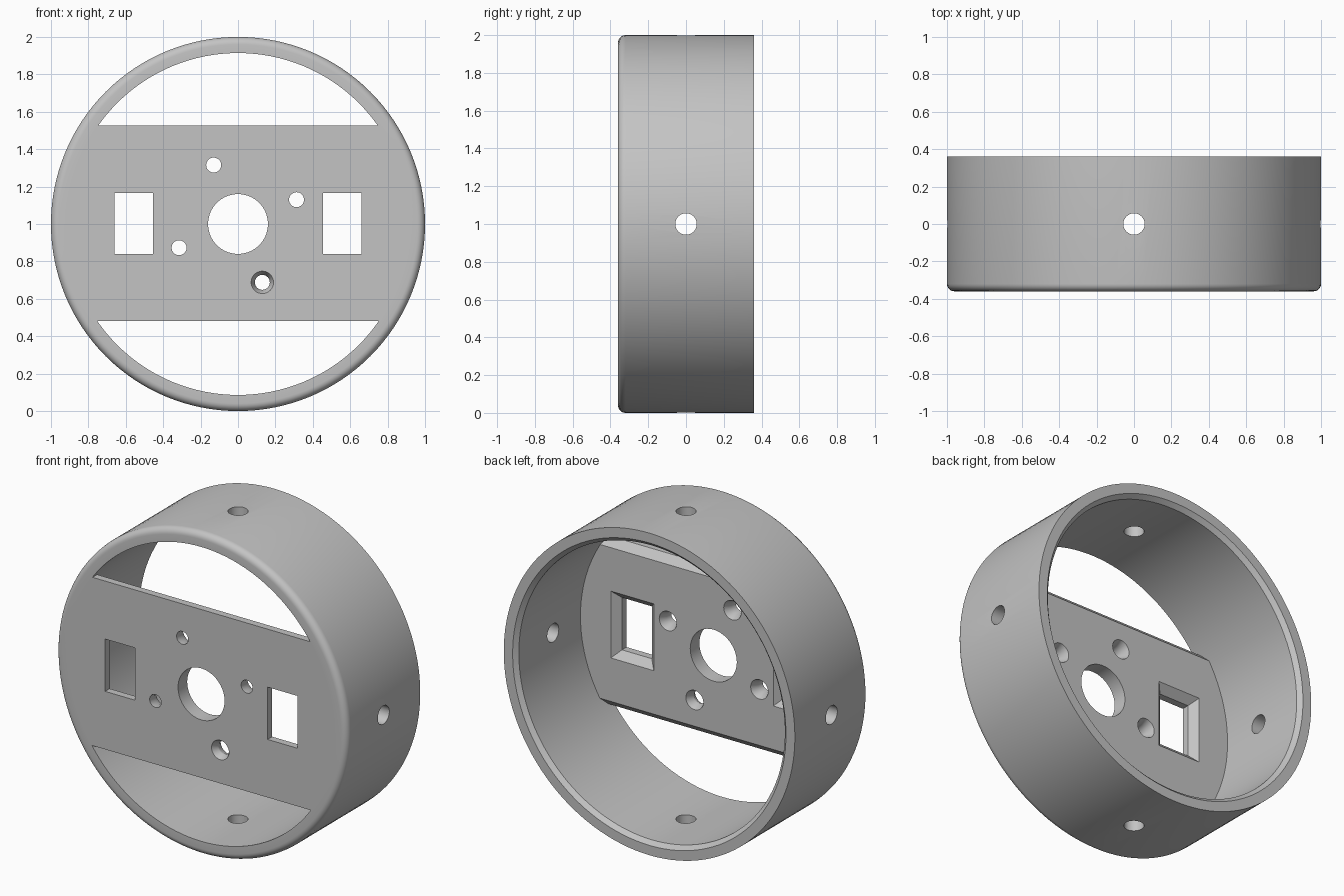
import bpy
import bmesh
from math import cos, sin, pi, radians

old = bpy.data.objects.get("Cube")
if old:
    bpy.data.objects.remove(old, do_unlink=True)

FRONT, BACK = -0.36, 0.36
LIP, PLATE_BACK = FRONT + 0.045, FRONT + 0.09
INNER, FILLET, CHAMFER = 0.914, 0.04, 0.045
MID = 1.0

grey = bpy.data.materials.new("plain grey")
grey.use_nodes = True
grey.diffuse_color = (0.55, 0.55, 0.55, 1)
grey.node_tree.nodes["Principled BSDF"].inputs["Base Color"].default_value = grey.diffuse_color


def circle(r, x=0, z=MID, n=128):
    return [(x + r * cos(2 * pi * i / n), z + r * sin(2 * pi * i / n)) for i in range(n)]


def rect(x, z, w, h):
    return [(x - w / 2, z - h / 2), (x + w / 2, z - h / 2),
            (x + w / 2, z + h / 2), (x - w / 2, z + h / 2)]


def loft(name, sections, closed=False):
    """Skin (y, outline) sections along y; closed joins the last to the first."""
    bm = bmesh.new()
    rings = [[bm.verts.new((x, y, z)) for x, z in pts] for y, pts in sections]
    pairs = list(zip(rings, rings[1:]))
    if closed:
        pairs.append((rings[-1], rings[0]))
    else:
        bm.faces.new(rings[0])
        bm.faces.new(rings[-1])
    for a, b in pairs:
        n = len(a)
        for i in range(n):
            j = (i + 1) % n
            bm.faces.new((a[i], a[j], b[j], b[i]))
    bmesh.ops.recalc_face_normals(bm, faces=bm.faces)
    mesh = bpy.data.meshes.new(name)
    bm.to_mesh(mesh)
    bm.free()
    mesh.materials.append(grey)
    obj = bpy.data.objects.new(name, mesh)
    bpy.context.collection.objects.link(obj)
    return obj


def boolean(obj, cutter, operation="DIFFERENCE"):
    cutter.hide_render = True
    mod = obj.modifiers.new("cut", "BOOLEAN")
    mod.operation, mod.solver, mod.object = operation, "EXACT", cutter
    bpy.context.view_layer.objects.active = obj
    bpy.ops.object.modifier_apply(modifier=mod.name)
    bpy.data.objects.remove(cutter, do_unlink=True)


# Outer ring: rounded front edge, small chamfer inside the back edge
profile = [(INNER, FRONT)]
for k in range(7):
    a = pi / 2 * k / 6
    profile.append((1 - FILLET + FILLET * sin(a), FRONT + FILLET - FILLET * cos(a)))
profile += [(1, BACK), (INNER + 0.025, BACK), (INNER, BACK - 0.025)]
ring = loft("outer_ring", [(y, circle(r)) for r, y in profile], closed=True)

# Four radial screw holes through the ring wall
for rotation in ((0, 0, 0), (0, pi / 2, 0)):
    bpy.ops.mesh.primitive_cylinder_add(vertices=32, radius=0.057, depth=2.4,
                                        location=(0, 0, MID), rotation=rotation)
    boolean(ring, bpy.context.object)

# Mounting plate: bar with chamfered back edges, trimmed to the ring bore
BAR_Z, BAR_H = 1.003, 1.045
plate = loft("mounting_plate", [
    (FRONT, rect(0, BAR_Z, 2, BAR_H)),
    (LIP, rect(0, BAR_Z, 2, BAR_H)),
    (PLATE_BACK, rect(0, BAR_Z, 2, BAR_H - 2 * CHAMFER))])
boolean(plate, loft("trim", [(y, circle(INNER)) for y in (-0.5, 0)]), "INTERSECT")

# Central bore
boolean(plate, loft("bore", [(y, circle(0.16, n=64)) for y in (-0.5, 0)]))

# Rectangular windows flaring towards the back
for x in (-0.558, 0.558):
    w, h = 0.205, 0.325
    wide = rect(x, MID + 0.003, w + 2 * CHAMFER, h + 2 * CHAMFER)
    narrow = rect(x, MID + 0.003, w, h)
    boolean(plate, loft("window", [(-0.5, narrow), (LIP, narrow),
                                   (PLATE_BACK, wide), (-0.1, wide)]))

# Screw holes, countersunk at the back; the lowest also at the front
for x, z in ((-0.13, 1.315), (0.313, 1.13), (-0.315, 0.873), (0.13, 0.688)):
    small, big = circle(0.04, x, z, 32), circle(0.06, x, z, 32)
    start = [(-0.5, small)]
    if z < 0.8:
        start = [(-0.5, big), (FRONT, big), (LIP - 0.01, small)]
    boolean(plate, loft("screw", start + [(LIP, small), (PLATE_BACK, big), (-0.1, big)]))

# Smooth curved walls, keep edges crisp
for obj in (ring, plate):
    bpy.ops.object.select_all(action="DESELECT")
    obj.select_set(True)
    bpy.context.view_layer.objects.active = obj
    bpy.ops.object.shade_smooth_by_angle(angle=radians(30))
